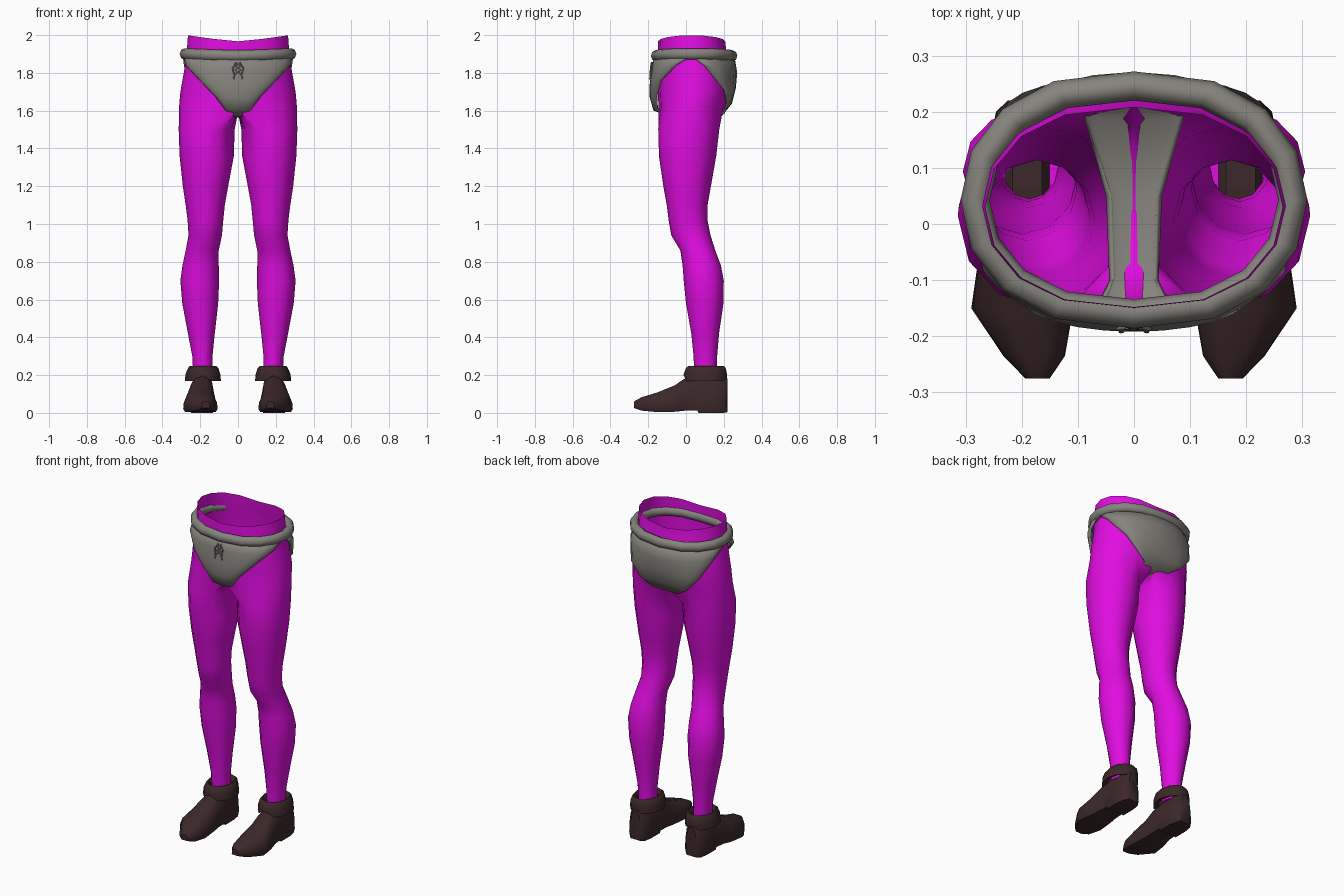
import bpy, bmesh
from math import sin, cos, pi, radians

old = bpy.data.objects.get("Cube")
if old:
    bpy.data.objects.remove(old, do_unlink=True)


def material(name, rgb):
    m = bpy.data.materials.new(name)
    m.use_nodes = True
    m.diffuse_color = (*rgb, 1)
    m.node_tree.nodes["Principled BSDF"].inputs["Base Color"].default_value = (*rgb, 1)
    return m


MAGENTA = material("magenta", (0.75, 0.004, 0.75))
GREY = material("warm grey", (0.24, 0.23, 0.205))
BROWN = material("dark brown", (0.045, 0.021, 0.022))


def skin(bm, a, b, closed=True):
    """Join two equal rows of vertices with quads."""
    n = len(a)
    for i in range(n if closed else n - 1):
        j = (i + 1) % n
        bm.faces.new((a[i], a[j], b[j], b[i]))


def add_rows(bm, rows):
    return [[bm.verts.new(p) for p in row] for row in rows]


def finish(bm, name, mat, mirror=True, angle=50, thickness=0):
    bmesh.ops.recalc_face_normals(bm, faces=bm.faces)
    me = bpy.data.meshes.new(name)
    bm.to_mesh(me)
    bm.free()
    ob = bpy.data.objects.new(name, me)
    bpy.context.collection.objects.link(ob)
    me.materials.append(mat)
    bpy.ops.object.select_all(action="DESELECT")
    ob.select_set(True)
    bpy.context.view_layer.objects.active = ob
    bpy.ops.object.shade_smooth_by_angle(angle=radians(angle))
    if mirror:
        mod = ob.modifiers.new("mirror", "MIRROR")
        mod.merge_threshold = 0.0005
    if thickness:
        mod = ob.modifiers.new("cloth", "SOLIDIFY")
        mod.thickness = thickness
        mod.offset = 0
    return ob


def hip_arc(z, rx, front, back, rise=0, n=8):
    """Half outline of the hips, from front centre round the side to back centre."""
    mid, ry = (front + back) / 2, (back - front) / 2
    pts = []
    for i in range(n + 1):
        t = pi * i / n
        s = max(sin(t), 0) if 0 < i < n else 0
        pts.append((rx * s ** 0.8, mid - ry * cos(t), z + rise * s))
    return pts


def ring(z, x0, x1, y0, y1, n=12):
    """Horizontal oval between the given limits."""
    return [((x0 + x1) / 2 + (x1 - x0) / 2 * cos(2 * pi * (i - n // 3) / n),
             (y0 + y1) / 2 + (y1 - y0) / 2 * sin(2 * pi * (i - n // 3) / n), z)
            for i in range(n)]


# Hips and legs: half tube that splits off into a leg, then mirrored
bm = bmesh.new()
hips = add_rows(bm, [
    hip_arc(1.967, 0.265, -0.148, 0.208, rise=0.032),
    hip_arc(1.9, 0.272, -0.15, 0.215),
    hip_arc(1.8, 0.287, -0.15, 0.235),
    hip_arc(1.7, 0.305, -0.15, 0.235),
    hip_arc(1.62, 0.312, -0.145, 0.212)])
for a, b in zip(hips, hips[1:]):
    skin(bm, a, b, closed=False)
crotch = [bm.verts.new((0, y, z)) for y, z in ((0.13, 1.597), (0.03, 1.59), (-0.07, 1.597))]
legs = add_rows(bm, [ring(*r) for r in (
    # height, inner x, outer x, front y, back y
    (1.5, 0.018, 0.314, -0.147, 0.176),
    (1.36, 0.022, 0.309, -0.143, 0.16),
    (1.2, 0.052, 0.292, -0.12, 0.132),
    (1.1, 0.07, 0.277, -0.102, 0.114),
    (1.02, 0.078, 0.267, -0.092, 0.114),
    (0.94, 0.085, 0.262, -0.078, 0.13),
    (0.86, 0.102, 0.277, -0.03, 0.155),
    (0.78, 0.102, 0.294, -0.018, 0.185),
    (0.7, 0.1, 0.305, -0.012, 0.2),
    (0.58, 0.105, 0.295, 0.0, 0.198),
    (0.42, 0.123, 0.265, 0.028, 0.175),
    (0.3, 0.135, 0.242, 0.04, 0.165),
    (0.18, 0.135, 0.236, 0.045, 0.165))])
skin(bm, hips[-1] + crotch, legs[0])
for a, b in zip(legs, legs[1:]):
    skin(bm, a, b)
bm.faces.new(legs[-1])
finish(bm, "hips_and_legs", MAGENTA, angle=80)

# Briefs: rows from the front waist, under the crotch, to the back waist
bm = bmesh.new()
rows = []
for yc, zc, xe, ye, ze in (
        # centre y, centre z, edge x, edge y, edge z
        (-0.165, 1.89, 0.287, 0.03, 1.89),
        (-0.176, 1.82, 0.272, -0.05, 1.84),
        (-0.186, 1.74, 0.2, -0.125, 1.765),
        (-0.186, 1.67, 0.118, -0.152, 1.68),
        (-0.168, 1.605, 0.065, -0.15, 1.61),
        (-0.09, 1.575, 0.04, -0.1, 1.582),
        (0.05, 1.57, 0.045, 0.05, 1.582),
        (0.19, 1.58, 0.09, 0.2, 1.588),
        (0.238, 1.64, 0.155, 0.214, 1.63),
        (0.258, 1.72, 0.225, 0.2, 1.71),
        (0.265, 1.8, 0.28, 0.1, 1.835),
        (0.25, 1.89, 0.287, 0.03, 1.89)):
    rows.append([(xe * sin(pi / 2 * k / 6) if k else 0,
                  ye + (yc - ye) * cos(pi / 2 * k / 6),
                  zc + (ze - zc) * (k / 6) ** 1.5) for k in range(7)])
rows = add_rows(bm, rows)
for a, b in zip(rows, rows[1:]):
    skin(bm, a, b, closed=False)
finish(bm, "briefs", GREY, angle=80, thickness=0.012)

# Rolled waistband: an oval tube swept round the hips
bm = bmesh.new()
rolls = []
for k in range(8):
    a = 2 * pi * k / 8
    d = 0.026 * cos(a)
    rolls.append(hip_arc(1.89 + 0.03 * sin(a), 0.283 + d, -0.16 - d, 0.246 + d, rise=0.01))
rolls = add_rows(bm, rolls)
for k in range(8):
    skin(bm, rolls[k], rolls[(k + 1) % 8], closed=False)
finish(bm, "waistband", GREY, angle=80)

# Lacing: crossed cord with two hanging ends
cord = bpy.data.curves.new("lacing", "CURVE")
cord.dimensions = "3D"
cord.bevel_depth = 0.004
cord.bevel_resolution = 1
for side in (-1, 1):
    path = [(side * (-1) ** k * 0.014, -0.181 - 0.002 * k, 1.855 - 0.02 * k) for k in range(4)]
    tail = [(side * 0.012, -0.184, 1.85), (side * 0.028, -0.187, 1.825),
            (side * 0.02, -0.19, 1.79), (side * 0.024, -0.191, 1.765)]
    for pts in (path, tail):
        sp = cord.splines.new("POLY")
        sp.points.add(len(pts) - 1)
        for p, co in zip(sp.points, pts):
            p.co = (*co, 1)
cord.materials.append(GREY)
bpy.context.collection.objects.link(bpy.data.objects.new("lacing", cord))

# Boots: flat-soled sections from toe to heel
bm = bmesh.new()
sections = []
for y, cx, w, low, top in (
        (-0.275, 0.172, 0.022, 0.025, 0.062),
        (-0.235, 0.178, 0.055, 0.012, 0.085),
        (-0.15, 0.199, 0.091, 0.004, 0.112),
        (-0.06, 0.197, 0.08, 0.006, 0.15),
        (0.0, 0.192, 0.07, 0.012, 0.192),
        (0.06, 0.19, 0.066, 0.013, 0.205),
        (0.066, 0.19, 0.066, 0, 0.205),
        (0.15, 0.19, 0.066, 0, 0.205),
        (0.2, 0.19, 0.056, 0, 0.2),
        (0.22, 0.19, 0.035, 0.004, 0.185)):
    h = top - low
    half = [(0.88, 0), (1, 0.15), (0.97, 0.45), (0.8, 0.78), (0.4, 0.97)]
    outline = half + [(-u, v) for u, v in reversed(half)]
    sections.append([(cx + w * u, y, low + h * v) for u, v in outline])
sections = add_rows(bm, sections)
for a, b in zip(sections, sections[1:]):
    skin(bm, a, b)
bm.faces.new(sections[0])
bm.faces.new(sections[-1])
finish(bm, "boots", BROWN, angle=45)

# Folded cuffs, notched at the front
bm = bmesh.new()
folds = [ring(*r) for r in (
    (0.18, 0.12, 0.255, 0.02, 0.19),
    (0.168, 0.09, 0.282, -0.012, 0.216),
    (0.205, 0.094, 0.278, -0.012, 0.217),
    (0.238, 0.104, 0.264, 0.0, 0.21),
    (0.247, 0.115, 0.256, 0.012, 0.2),
    (0.225, 0.128, 0.244, 0.035, 0.175))]
for fold in folds[:2]:
    x, y, z = fold[1]
    fold[1] = (x, y, z + 0.03)
folds = add_rows(bm, folds)
for a, b in zip(folds, folds[1:]):
    skin(bm, a, b)
finish(bm, "boot_cuffs", BROWN, angle=50)
